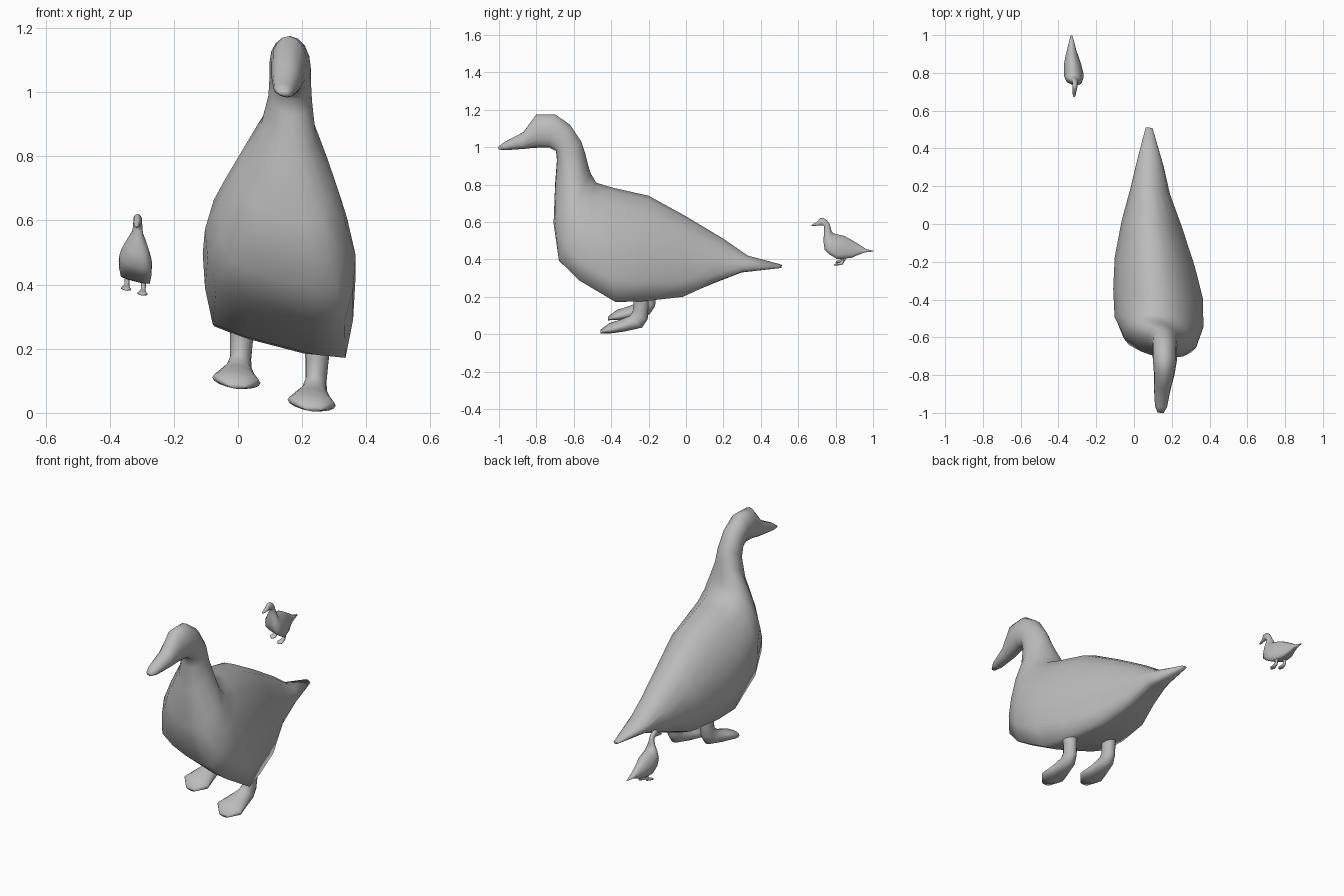
import bpy, bmesh, math
from mathutils import Vector

cube = bpy.data.objects.get("Cube")
if cube:
    bpy.data.objects.remove(cube)

grey = bpy.data.materials.new("soft grey")
grey.use_nodes = True
colour = (0.5, 0.5, 0.5, 1)
grey.diffuse_color = colour
grey.node_tree.nodes["Principled BSDF"].inputs["Base Color"].default_value = colour

# Half cross-sections, from the top point to the bottom point: (width, height)
ROUND = [(math.sin(math.pi * i / 8), math.cos(math.pi * i / 8)) for i in range(9)]
PEAR = [(0, 1), (.30, .94), (.62, .70), (.88, .28), (1, -.15),
        (.97, -.55), (.87, -.95), (.45, -1), (0, -1)]


def loft(name, rings, yaw, roll_top, roll_low):
    """Skin rings of (top y, top z, bottom y, bottom z, half width, centre x, pear amount)."""
    bm = bmesh.new()
    loops = []
    for ty, tz, by, bz, half, cx, pear in rings:
        section = [Vector(r).lerp(Vector(p), pear) for r, p in zip(ROUND, PEAR)]
        section += [Vector((-p.x, p.y)) for p in section[-2:0:-1]]
        loop = []
        for p in section:
            f = (p.y + 1) / 2
            dx = p.x * half
            lean = roll_low + (roll_top - roll_low) * f
            loop.append(bm.verts.new((cx + dx, by + (ty - by) * f + yaw * dx,
                                      bz + (tz - bz) * f + lean * dx)))
        loops.append(loop)
    for a, b in zip(loops, loops[1:]):
        for i in range(len(a)):
            j = (i + 1) % len(a)
            bm.faces.new((a[i], a[j], b[j], b[i]))
    bm.faces.new(loops[0])
    bm.faces.new(loops[-1])
    bmesh.ops.recalc_face_normals(bm, faces=bm.faces)
    for face in bm.faces:
        face.smooth = True
    mesh = bpy.data.meshes.new(name)
    bm.to_mesh(mesh)
    bm.free()
    mesh.materials.append(grey)
    return mesh


# Tail, belly, chest, neck, head and bill in one skin
body = loft("body", [
    (.51, .372, .51, .355, .018, .08, 0),
    (.33, .42, .30, .335, .072, .085, .3),
    (.20, .51, .15, .28, .105, .085, .7),
    (0, .63, 0, .225, .16, .095, 1),
    (-.20, .74, -.20, .21, .212, .11, 1),
    (-.40, .785, -.35, .21, .238, .128, 1),
    (-.48, .81, -.55, .32, .235, .132, .9),
    (-.51, .86, -.67, .41, .20, .138, .7),
    (-.525, .91, -.705, .60, .145, .148, .4),
    (-.54, .97, -.70, .80, .085, .157, 0),
    (-.56, 1.03, -.69, .93, .068, .163, 0),
    (-.62, 1.12, -.695, .98, .064, .163, 0),
    (-.70, 1.175, -.73, .998, .064, .163, 0),
    (-.80, 1.175, -.78, .998, .055, .16, 0),
    (-.87, 1.08, -.86, .992, .045, .15, 0),
    (-.97, 1.028, -.96, .985, .032, .143, 0),
    (-1, 1.005, -1, .988, .016, .14, 0),
], -.12, -.06, -.26)

# Leg running down into a flat leaf-shaped foot
leg = loft("leg", [
    (-.29, .27, -.20, .27, .046, .25, 0),
    (-.28, .17, -.20, .155, .036, .246, 0),
    (-.285, .12, -.205, .08, .033, .243, 0),
    (-.30, .098, -.235, .035, .040, .238, 0),
    (-.35, .078, -.33, .014, .058, .232, 0),
    (-.41, .058, -.40, .006, .075, .23, 0),
    (-.458, .022, -.458, .005, .028, .23, 0),
], 0, -.12, -.12)

# The same bird twice: a large adult and a small far one
RIGHT_STEP = Vector((-.235, .04, .07))
for bird, size, place in (("large", 1, Vector((0, 0, 0))),
                          ("small", .217, Vector((-.348, .889, .365)))):
    for part, mesh, shift in (("body", body, Vector((0, 0, 0))),
                              ("left_leg", leg, Vector((0, 0, 0))),
                              ("right_leg", leg, RIGHT_STEP)):
        obj = bpy.data.objects.new(f"{bird}_bird_{part}", mesh)
        obj.location = place + shift * size
        obj.scale = (size, size, size)
        bpy.context.collection.objects.link(obj)
